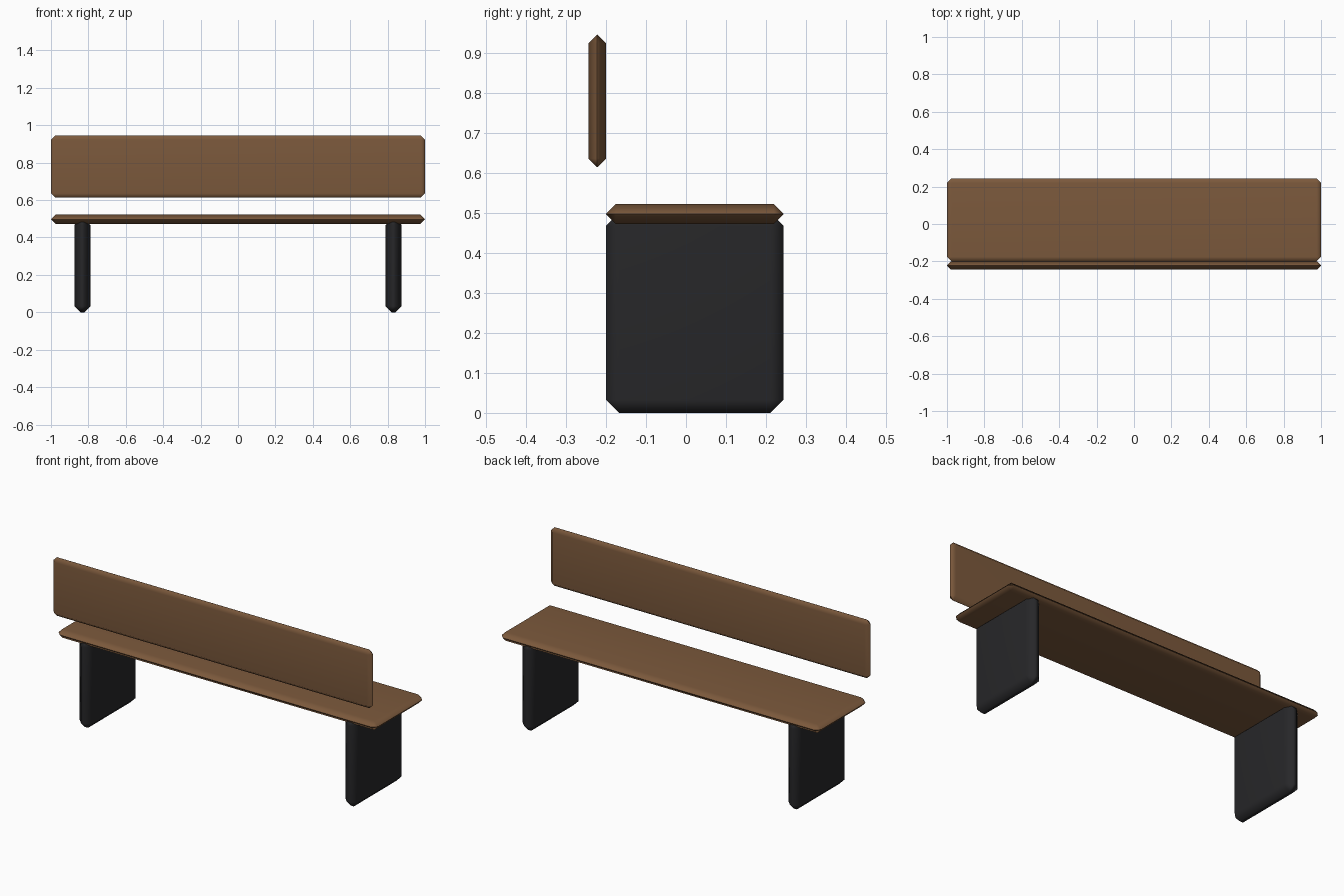
import bpy, bmesh, math
from mathutils import Vector

if "Cube" in bpy.data.objects:
    bpy.data.objects.remove(bpy.data.objects["Cube"])


def material(name, color):
    mat = bpy.data.materials.new(name)
    mat.diffuse_color = color
    mat.use_nodes = True
    mat.node_tree.nodes["Principled BSDF"].inputs["Base Color"].default_value = mat.diffuse_color
    return mat


def slab(name, low, high, chamfer, mat):
    """Box between two corners with a single-segment chamfer on every edge."""
    low, high = Vector(low), Vector(high)
    bm = bmesh.new()
    bmesh.ops.create_cube(bm, size=1)
    bmesh.ops.scale(bm, vec=high - low, verts=bm.verts)
    bmesh.ops.bevel(bm, geom=bm.edges[:], offset=chamfer, segments=1,
                    affect='EDGES', clamp_overlap=True)
    mesh = bpy.data.meshes.new(name)
    bm.to_mesh(mesh)
    bm.free()
    mesh.materials.append(mat)
    obj = bpy.data.objects.new(name, mesh)
    obj.location = (low + high) / 2
    bpy.context.collection.objects.link(obj)
    # Flat main faces with softly shaded chamfers
    bpy.ops.object.select_all(action='DESELECT')
    obj.select_set(True)
    bpy.context.view_layer.objects.active = obj
    bpy.ops.object.shade_smooth_by_angle(angle=math.radians(60))
    weighted = obj.modifiers.new("weighted_normals", 'WEIGHTED_NORMAL')
    weighted.keep_sharp = True
    return obj


wood = material("brown_wood", (0.20, 0.10, 0.045, 1))
metal = material("dark_metal", (0.02, 0.02, 0.022, 1))

# Seat plank and floating backrest plank
slab("seat", (-1, -0.20, 0.472), (1, 0.244, 0.522), 0.0245, wood)
slab("backrest", (-1, -0.244, 0.614), (1, -0.20, 0.945), 0.0215, wood)

# Slab legs, their tops sunk into the seat
for side, label in ((-1, "left"), (1, "right")):
    x = side * 0.832
    slab(label + "_leg", (x - 0.043, -0.20, 0), (x + 0.043, 0.244, 0.50), 0.033, metal)
